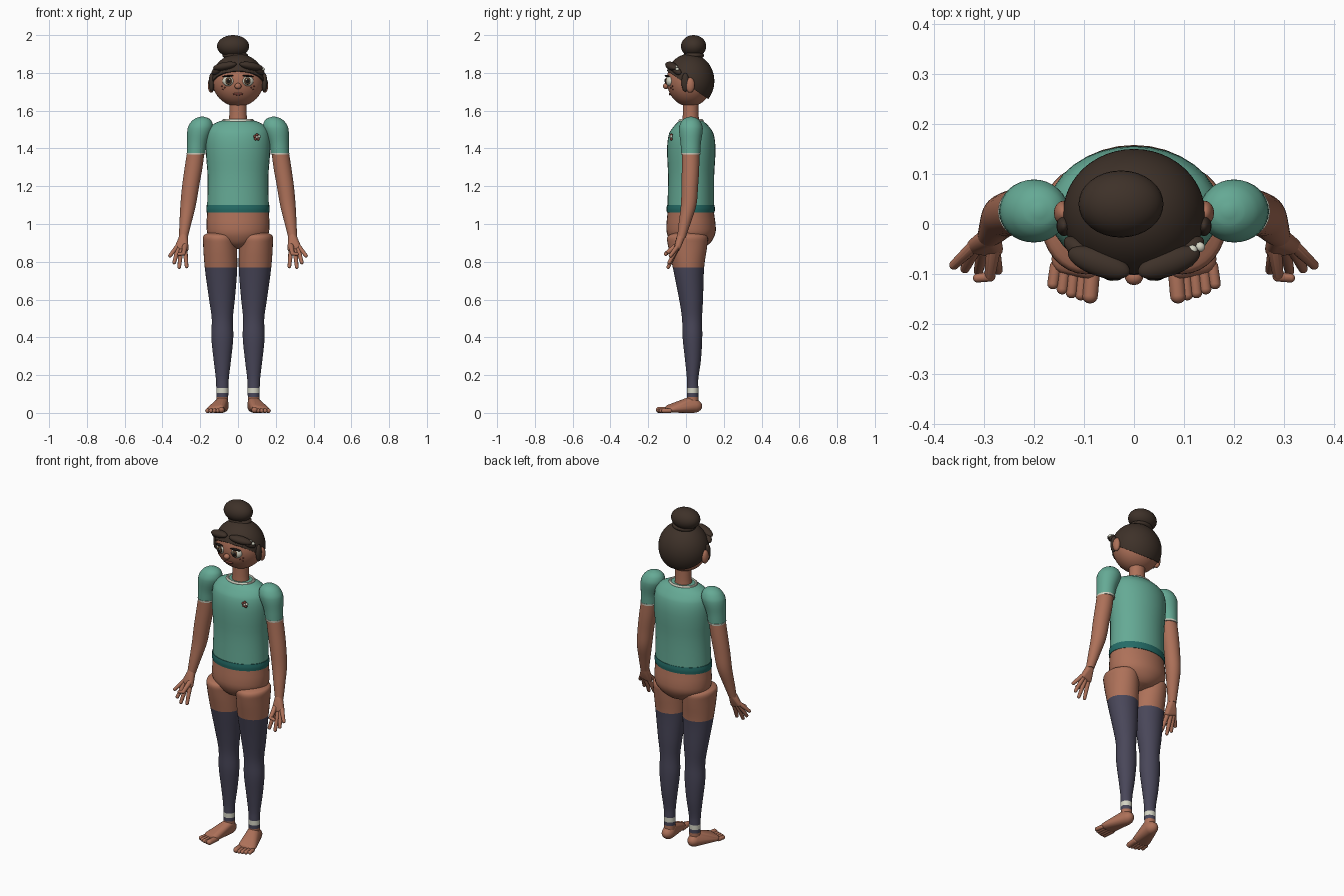
import bpy, bmesh, math
from mathutils import Vector, Matrix, Euler

cube = bpy.data.objects.get("Cube")
if cube:
    bpy.data.objects.remove(cube)


def material(name, r, g, b):
    m = bpy.data.materials.new(name)
    m.use_nodes = True
    m.diffuse_color = (r, g, b, 1)
    bsdf = m.node_tree.nodes["Principled BSDF"]
    bsdf.inputs["Base Color"].default_value = (r, g, b, 1)
    bsdf.inputs["Roughness"].default_value = 0.7
    return m


SKIN = material("warm brown skin", 0.42, 0.165, 0.10)
HAIR = material("dark brown hair", 0.048, 0.031, 0.022)
TEAL = material("teal shirt", 0.13, 0.40, 0.30)
DEEP = material("deep teal hem", 0.018, 0.15, 0.135)
SOCK = material("slate sock", 0.066, 0.062, 0.10)
CREAM = material("cream trim", 0.66, 0.66, 0.55)
IRIS = material("brown iris", 0.10, 0.055, 0.03)
BLACK = material("near black", 0.012, 0.009, 0.008)
ROSE = material("rust rose", 0.20, 0.055, 0.04)


def finish(bm, name, mats, mirror=False):
    """Turn a bmesh into a smooth object, mirrored to both sides if asked."""
    bmesh.ops.recalc_face_normals(bm, faces=bm.faces)
    for f in bm.faces:
        f.smooth = True
    mesh = bpy.data.meshes.new(name)
    bm.to_mesh(mesh)
    bm.free()
    for m in mats:
        mesh.materials.append(m)
    ob = bpy.data.objects.new(name, mesh)
    bpy.context.collection.objects.link(ob)
    if mirror:
        mod = ob.modifiers.new("both sides", "MIRROR")
        mod.use_mirror_merge = False
    bpy.ops.object.select_all(action="DESELECT")
    ob.select_set(True)
    bpy.context.view_layer.objects.active = ob
    bpy.ops.object.shade_smooth_by_angle(angle=math.radians(50))
    return ob


def loft(name, rings, mats, mirror=False, rule=None, steps=4, sides=32):
    """Smooth tube through elliptical rings (z, centre x, centre y, radius x, radius y)."""
    def slope(i, k):
        a, b = rings[max(i - 1, 0)], rings[min(i + 1, len(rings) - 1)]
        return (b[k] - a[k]) / (b[0] - a[0])
    rows = []
    for i in range(len(rings) - 1):
        a, b = rings[i], rings[i + 1]
        h = b[0] - a[0]
        for j in range(steps):
            t = j / steps
            row = [a[0] + h * t]
            for k in range(1, 5):
                row.append((2*t**3 - 3*t*t + 1) * a[k] + (t**3 - 2*t*t + t) * h * slope(i, k)
                           + (3*t*t - 2*t**3) * b[k] + (t**3 - t*t) * h * slope(i + 1, k))
            rows.append(row)
    rows.append(rings[-1])
    bm = bmesh.new()
    loops = []
    for z, cx, cy, rx, ry in rows:
        angles = [2 * math.pi * n / sides for n in range(sides)]
        loops.append([bm.verts.new((cx + rx * math.cos(a), cy + ry * math.sin(a), z)) for a in angles])
    for lo, hi in zip(loops, loops[1:]):
        for n in range(sides):
            m = (n + 1) % sides
            f = bm.faces.new((lo[n], lo[m], hi[m], hi[n]))
            if rule:
                f.material_index = rule(f.calc_center_median().z)
    bm.faces.new(loops[0])
    bm.faces.new(loops[-1])
    return finish(bm, name, mats, mirror)


def ball(name, centre, radii, mat, mirror=False, tilt=(0, 0, 0), segs=32):
    bm = bmesh.new()
    turn = Euler([math.radians(a) for a in tilt]).to_matrix().to_4x4()
    m = Matrix.Translation(centre) @ turn @ Matrix.Diagonal((*radii, 1))
    bmesh.ops.create_uvsphere(bm, u_segments=segs, v_segments=segs // 2, radius=1, matrix=m)
    return finish(bm, name, [mat], mirror)


def hull(name, balls, mat, mirror=True):
    """Convex skin around (centre, radii) ellipsoids."""
    bm = bmesh.new()
    for c, r in balls:
        r = r if isinstance(r, tuple) else (r, r, r)
        m = Matrix.Translation(c) @ Matrix.Diagonal((*r, 1))
        bmesh.ops.create_uvsphere(bm, u_segments=16, v_segments=10, radius=1, matrix=m)
    bmesh.ops.delete(bm, geom=list(bm.faces), context="FACES_ONLY")
    res = bmesh.ops.convex_hull(bm, input=list(bm.verts))
    junk = {v for v in res["geom_interior"] + res["geom_unused"] if isinstance(v, bmesh.types.BMVert)}
    bmesh.ops.delete(bm, geom=list(junk), context="VERTS")
    return finish(bm, name, [mat], mirror)


# Shirt, hem, hips and neck
loft("shirt", [(1.065, 0, .025, .164, .124), (1.25, 0, .027, .161, .122), (1.40, 0, .028, .171, .128),
               (1.48, 0, .028, .166, .117), (1.52, 0, .028, .142, .09), (1.543, 0, .027, .1, .066),
               (1.55, 0, .026, .07, .052)], [TEAL])
loft("shirt_hem", [(1.06, 0, .025, .166, .126), (1.08, 0, .025, .168, .128), (1.10, 0, .025, .166, .126)], [DEEP])
loft("hips", [(.868, 0, .025, .02, .03), (.885, 0, .026, .08, .085), (.93, 0, .027, .15, .121),
              (.975, 0, .027, .166, .131), (1.07, 0, .025, .163, .122)], [SKIN])
loft("neck", [(1.53, 0, .025, .05, .045), (1.58, 0, .025, .046, .042), (1.68, 0, .025, .046, .042)], [SKIN])
bpy.ops.mesh.primitive_torus_add(major_radius=.076, minor_radius=.009, major_segments=40,
                                 minor_segments=10, location=(0, .026, 1.546))
collar = bpy.context.object
collar.name = "collar"
collar.scale.y = .78
collar.data.materials.append(CREAM)
bpy.ops.object.shade_smooth_by_angle()


# Legs with long socks and a pale ankle stripe
def leg_colour(z):
    if z > .77 or z < .085:
        return 0
    return 2 if .106 < z < .133 else 1


loft("legs", [(.04, .083, .035, .03, .03), (.085, .083, .035, .031, .03), (.106, .083, .035, .032, .03),
              (.133, .083, .035, .032, .03), (.18, .083, .035, .034, .03), (.28, .083, .037, .046, .042),
              (.40, .083, .034, .058, .052), (.50, .083, .032, .056, .053), (.60, .085, .027, .068, .063),
              (.77, .09, .013, .086, .083), (.90, .096, .008, .089, .106), (.938, .097, .008, .086, .103),
              (.953, .098, .01, .06, .07)], [SKIN, SOCK, CREAM], True, leg_colour)

# Feet and toes
hull("feet", [((.085, .04, .036), (.036, .046, .036)), ((.084, .025, .062), (.032, .036, .022)),
              ((.092, -.08, .024), (.025, .03, .022)), ((.135, -.07, .019), (.03, .03, .018))], SKIN)
for i in range(5):
    x, y, r = .088 + .0185 * i, -.143 + .0015 * i * i, (.016 if i == 0 else .0115)
    hull(f"toe_{i + 1}", [((x - .005, -.085, r), r), ((x, y, r), r)], SKIN)

# Arms and puffed sleeves
loft("arms", [(.925, .29, -.025, .023, .022), (1.0, .279, -.008, .031, .031), (1.10, .264, .014, .041, .041),
              (1.20, .251, .02, .045, .044), (1.30, .235, .024, .047, .046), (1.42, .218, .025, .045, .046)],
     [SKIN], True)
loft("sleeves", [(1.37, .222, .025, .048, .05), (1.43, .216, .025, .053, .054), (1.505, .2, .026, .067, .063),
                 (1.54, .193, .026, .056, .052), (1.56, .19, .026, .034, .032), (1.568, .19, .026, .008, .008)],
     [TEAL], True)
loft("sleeve_trims", [(1.367, .222, .025, .049, .051), (1.377, .222, .025, .05, .052)], [CREAM], True)

# Hands: palm, fanned fingers and a forward thumb
hull("palms", [((.288, -.026, .935), .022), ((.318, -.044, .878), .016), ((.279, -.05, .868), .017)], SKIN)
fingers = [((.318, -.042, .885), (.36, -.082, .832)), ((.318, -.05, .868), (.338, -.089, .796)),
           ((.302, -.053, .86), (.311, -.094, .772)), ((.28, -.053, .86), (.272, -.092, .775))]
for i, (base, tip) in enumerate(fingers):
    hull(f"finger_{i + 1}", [(base, .013), (tip, .0095)], SKIN)
hull("thumb_bases", [((.28, -.045, .89), .015), ((.288, -.102, .846), .011)], SKIN)
hull("thumb_tips", [((.287, -.105, .844), .01), ((.313, -.108, .84), .009)], SKIN)

# Head, ears and nose
HC, HR = Vector((0, .02, 1.76)), Vector((.136, .122, .138))


def face_y(x, z):
    return HC.y - HR.y * math.sqrt(1 - (x / HR.x) ** 2 - ((z - HC.z) / HR.z) ** 2)


ball("head", HC, HR, SKIN, segs=48)
ball("ears", (.142, .022, 1.735), (.018, .024, .04), SKIN, True)
ball("nose", (0, -.106, 1.73), (.018, .016, .016), SKIN)

# Eyes, brows, mouth and freckles
ball("eye_whites", (.052, -.087, 1.757), (.031, .02, .027), CREAM, True, (0, 0, 14))
ball("irises", (.05, -.103, 1.757), (.019, .007, .02), IRIS, True, (0, 0, 14))
ball("pupils", (.05, -.1075, 1.757), (.011, .005, .012), BLACK, True, (0, 0, 14))
ball("eye_glints", (.045, -.1115, 1.764), (.004, .003, .004), CREAM, True)
ball("eyelashes", (.054, -.1, 1.783), (.031, .01, .005), BLACK, True, (0, 5, 16))
ball("eyebrows", (.058, face_y(.058, 1.806), 1.806), (.032, .008, .007), HAIR, True, (0, 8, 22))
ball("mouth", (0, face_y(0, 1.688), 1.688), (.027, .007, .007), ROSE)
for i, (x, z) in enumerate([(.07, 1.722), (.085, 1.73), (.08, 1.712)]):
    ball(f"freckles_{i + 1}", (x, face_y(x, z), z), (.004, .004, .004), ROSE, True, segs=12)

# Hair cap cut by a slope from forehead down to nape
bm = bmesh.new()
cap = Matrix.Translation((0, .02, 1.757)) @ Matrix.Diagonal((.142, .13, .144, 1))
bmesh.ops.create_uvsphere(bm, u_segments=48, v_segments=32, radius=1, matrix=cap)
bmesh.ops.bisect_plane(bm, geom=bm.verts[:] + bm.edges[:] + bm.faces[:], plane_co=(0, -.1, 1.81),
                       plane_no=(0, .15, .22), clear_inner=True)
bmesh.ops.holes_fill(bm, edges=[e for e in bm.edges if e.is_boundary])
finish(bm, "hair_cap", [HAIR])

# Bun, fringe, side locks and hair clips
ball("bun", (-.026, .04, 1.941), (.085, .067, .059), HAIR)
ball("bun_base", (-.015, .04, 1.892), (.068, .055, .022), HAIR)
ball("fringe", (.07, -.077, 1.836), (.066, .027, .021), HAIR, True, (0, 10, 19))
ball("fringe_ends", (.112, -.05, 1.812), (.036, .018, .018), HAIR, True, (0, 25, 40))
ball("side_locks", (.14, -.004, 1.75), (.015, .02, .05), HAIR, True)
for i in range(2):
    ball(f"hair_clip_{i + 1}", (.117 + .015 * i, -.052 + .006 * i, 1.83 - .01 * i),
         (.01, .01, .009), CREAM, segs=16)

# Small flower pin on the chest
for i in range(5):
    a = 2 * math.pi * i / 5 + .3
    ball(f"pin_petal_{i + 1}", (.1 + .012 * math.cos(a), -.078, 1.46 + .012 * math.sin(a)),
         (.008, .008, .008), CREAM if i == 0 else ROSE, segs=12)
ball("pin_centre", (.1, -.082, 1.46), (.007, .007, .007), CREAM, segs=12)
